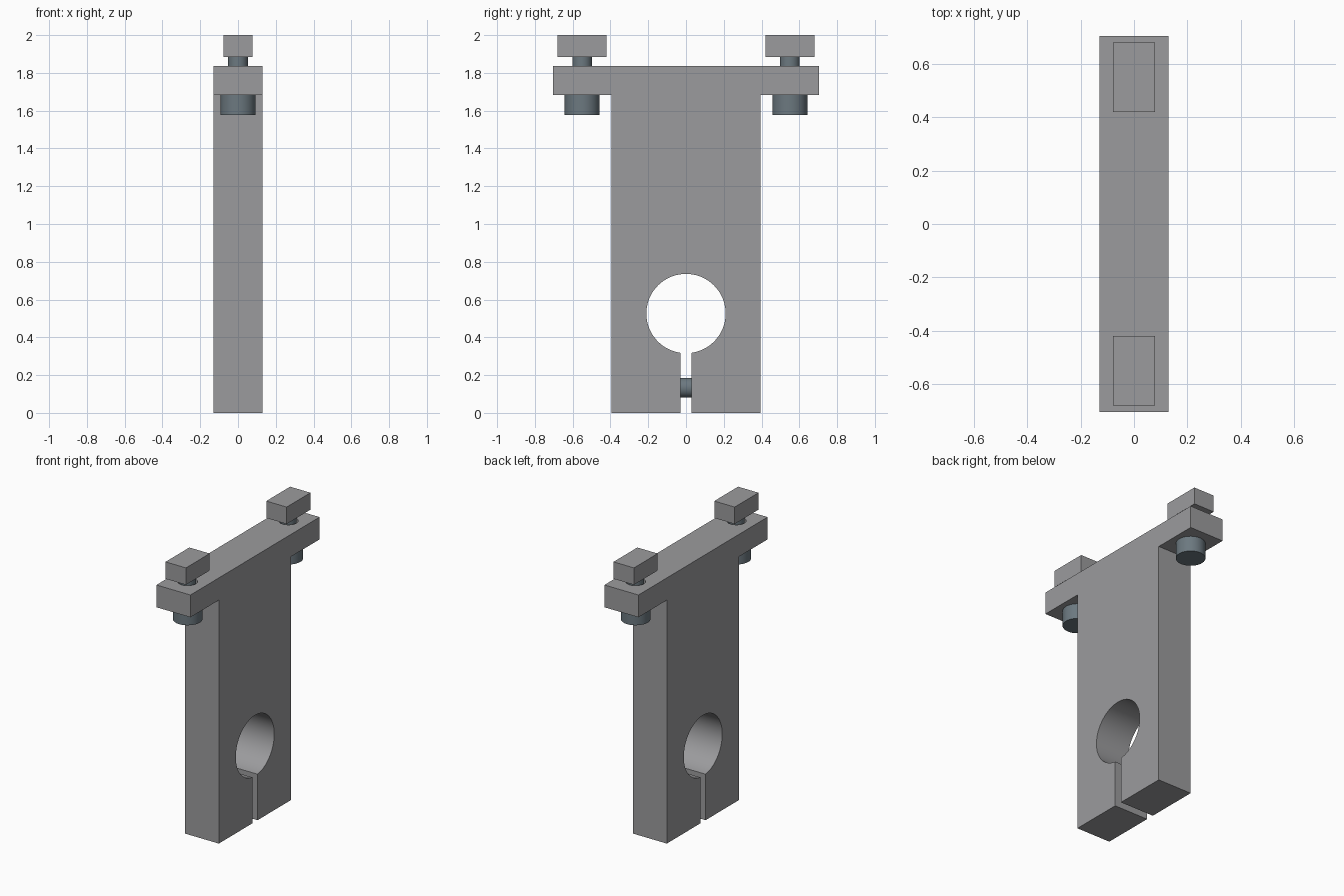
import bpy
import math

cube = bpy.data.objects.get("Cube")
if cube:
    bpy.data.objects.remove(cube, do_unlink=True)


def material(name, color):
    m = bpy.data.materials.new(name)
    m.use_nodes = True
    m.diffuse_color = color
    m.node_tree.nodes["Principled BSDF"].inputs["Base Color"].default_value = color
    return m


GREY = material("light grey metal", (0.33, 0.33, 0.34, 1))
STEEL = material("blue grey steel", (0.15, 0.19, 0.215, 1))

HALF_X = 0.13
BOLT_Y = 0.55
FLANGE_BOTTOM, FLANGE_TOP = 1.682, 1.836
BORE_Z, BORE_R, SLOT = 0.526, 0.21, 0.028


def prism(name, outline, half_x, mat):
    """Extrude a (y, z) outline along x."""
    n = len(outline)
    verts = [(x, y, z) for x in (-half_x, half_x) for y, z in outline]
    faces = [tuple(reversed(range(n))), tuple(range(n, 2 * n))]
    faces += [(i, (i + 1) % n, (i + 1) % n + n, i + n) for i in range(n)]
    mesh = bpy.data.meshes.new(name)
    mesh.from_pydata(verts, [], faces)
    mesh.materials.append(mat)
    ob = bpy.data.objects.new(name, mesh)
    bpy.context.collection.objects.link(ob)
    return ob


def smooth(ob):
    bpy.ops.object.select_all(action='DESELECT')
    ob.select_set(True)
    bpy.context.view_layer.objects.active = ob
    bpy.ops.object.shade_smooth_by_angle(angle=math.radians(30))


def cylinder(name, radius, length, center, mat, rotation=(0, 0, 0)):
    bpy.ops.mesh.primitive_cylinder_add(vertices=48, radius=radius, depth=length,
                                        location=center, rotation=rotation)
    ob = bpy.context.object
    ob.name = name
    ob.data.materials.append(mat)
    smooth(ob)
    return ob


# T-shaped plate whose outline runs up the slot and around the bore
half = [(SLOT, 0), (0.395, 0), (0.395, FLANGE_BOTTOM),
        (0.705, FLANGE_BOTTOM), (0.705, FLANGE_TOP)]
outline = half + [(-y, z) for y, z in reversed(half)]
gap = math.asin(SLOT / BORE_R)
steps = 64
for i in range(steps + 1):
    a = -math.pi / 2 - gap - (2 * math.pi - 2 * gap) * i / steps
    outline.append((BORE_R * math.cos(a), BORE_Z + BORE_R * math.sin(a)))
plate = prism("clamp_plate", outline, HALF_X, GREY)

# Clearance holes for the bolts
for side in (-1, 1):
    cutter = cylinder("bolt_hole_cutter", 0.062, 0.3,
                      (0, side * BOLT_Y, 1.76), GREY)
    cutter.hide_render = True
    cutter.hide_set(True)
    cut = plate.modifiers.new("bolt_hole", 'BOOLEAN')
    cut.operation = 'DIFFERENCE'
    cut.solver = 'EXACT'
    cut.object = cutter
    bpy.context.view_layer.objects.active = plate
    plate.select_set(True)
    bpy.ops.object.modifier_apply(modifier=cut.name)
    bpy.data.objects.remove(cutter, do_unlink=True)
smooth(plate)

# Mounting bolts with sliding nuts above the flange
for label, side in (("front", -1), ("back", 1)):
    y = side * BOLT_Y
    cylinder(label + "_bolt_head", 0.0925, 0.106, (0, y, 1.629), STEEL)
    cylinder(label + "_bolt_shaft", 0.052, 0.26, (0, y, 1.79), STEEL)
    prism(label + "_slot_nut",
          [(y - 0.13, 1.883), (y + 0.13, 1.883), (y + 0.13, 2), (y - 0.13, 2)],
          0.078, GREY)

# Clamping screw bridging the slot
cylinder("clamp_screw", 0.052, 0.3, (0, 0, 0.133), STEEL, (math.pi / 2, 0, 0))
